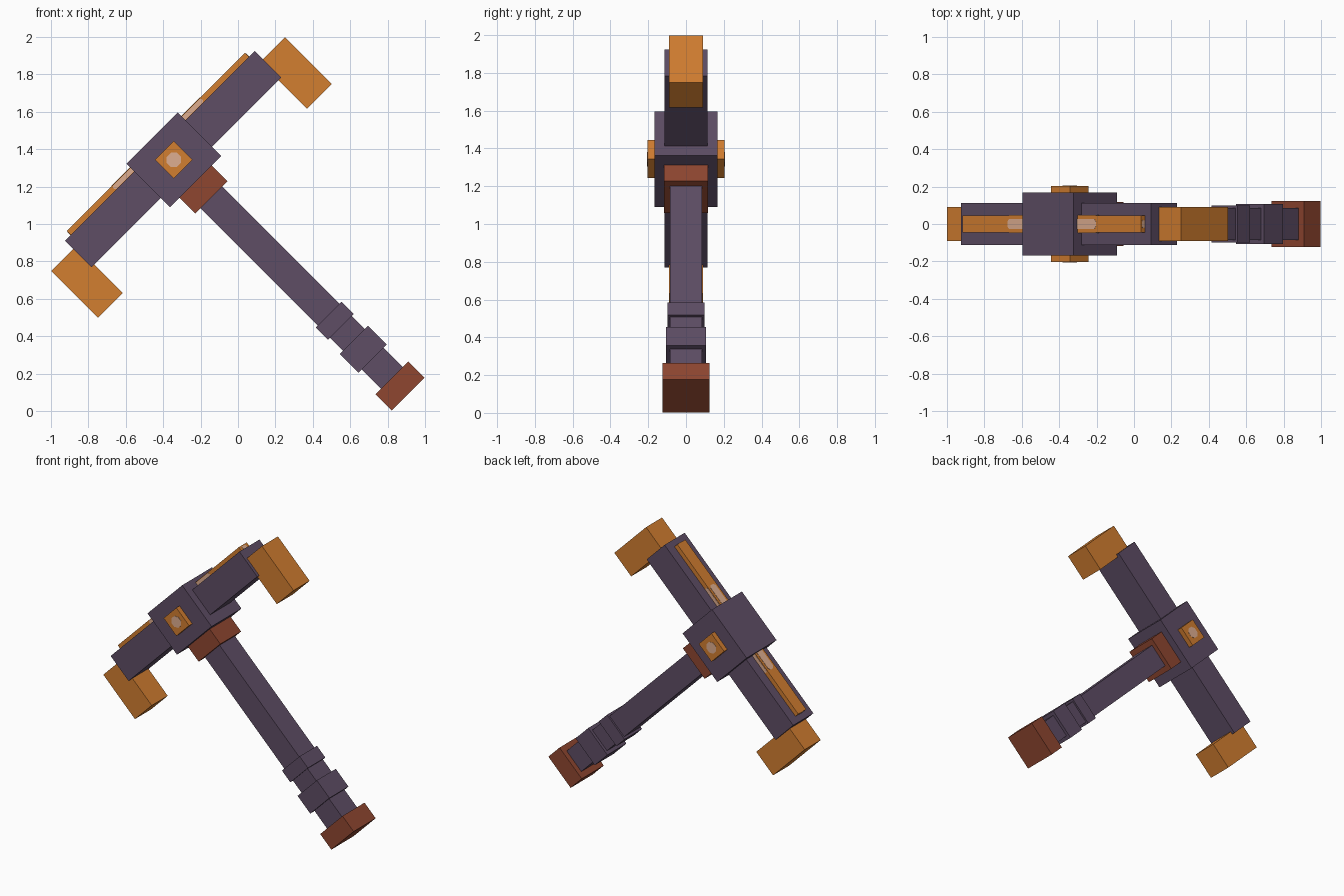
import bpy, bmesh
from math import radians
from mathutils import Matrix, Vector

if "Cube" in bpy.data.objects:
    bpy.data.objects.remove(bpy.data.objects["Cube"], do_unlink=True)


def material(name, rgb):
    linear = [((c / 255 + 0.055) / 1.055) ** 2.4 for c in rgb]
    mat = bpy.data.materials.new(name)
    mat.use_nodes = True
    mat.diffuse_color = (*linear, 1)
    mat.node_tree.nodes["Principled BSDF"].inputs["Base Color"].default_value = (*linear, 1)
    return mat


purple = material("dusky purple", (94, 77, 101))
orange = material("warm orange", (210, 126, 48))
rust = material("rust brown", (143, 70, 48))
pale = material("pale glow", (222, 174, 144))

# Hammer frame: local x runs along the head, local z points away from the handle
FRAME = Matrix.Translation((-0.343, 0, 1.343)) @ Matrix.Rotation(radians(-45), 4, "Y")


def box(name, x, y, z, mat, chamfer=0, axis=2):
    """Box from (low, high) ranges, optionally chamfered on edges along one axis."""
    low, high = (Vector(v) for v in zip(x, y, z))
    bm = bmesh.new()
    bmesh.ops.create_cube(bm, size=1)
    for v in bm.verts:
        v.co = (low + high) / 2 + v.co * (high - low)
    if chamfer:
        edges = [e for e in bm.edges
                 if abs((e.verts[0].co - e.verts[1].co).normalized()[axis]) > 0.9]
        bmesh.ops.bevel(bm, geom=edges, offset=chamfer, segments=1, affect="EDGES")
    bm.transform(FRAME)
    mesh = bpy.data.meshes.new(name)
    bm.to_mesh(mesh)
    bm.free()
    mesh.materials.append(mat)
    obj = bpy.data.objects.new(name, mesh)
    bpy.context.collection.objects.link(obj)
    return obj


def pm(a):
    return (-a, a)


# Head and hub
box("head_bar", pm(0.717), pm(0.113), (-0.094, 0.105), purple)
box("hub", pm(0.193), pm(0.168), pm(0.164), purple)

# Drooping blocks on both ends of the head
for side, x in (("left", (0.697, 0.884)), ("right", (-0.884, -0.697))):
    box(side + "_end_block", x, pm(0.09), (-0.31, 0.043), orange)

# Inlaid strip along the top of the head, with its pale middle and ends
box("top_strip", pm(0.674), pm(0.045), (0.08, 0.136), orange)
box("strip_top_glow", pm(0.335), pm(0.028), (0.1, 0.138), pale, 0.015, 2)
box("strip_side_glow", pm(0.335), pm(0.047), (0.107, 0.132), pale, 0.008, 1)
box("strip_end_glow", pm(0.676), pm(0.022), (0.107, 0.13), pale, 0.008, 0)

# Gems on both faces of the hub
box("gem", pm(0.071), pm(0.204), pm(0.071), orange)
box("gem_glow", pm(0.038), pm(0.206), pm(0.038), pale, 0.022, 1)

# Collar, handle, grip rings and pommel
box("collar", pm(0.121), pm(0.117), (-0.283, -0.14), rust)
box("handle", pm(0.082), pm(0.086), (-1.7, -0.2), purple)
box("upper_grip_ring", pm(0.098), pm(0.098), (-1.263, -1.17), purple)
box("lower_grip_ring", pm(0.107), pm(0.107), (-1.503, -1.362), purple)
box("pommel", pm(0.124), pm(0.124), (-1.772, -1.648), rust)
